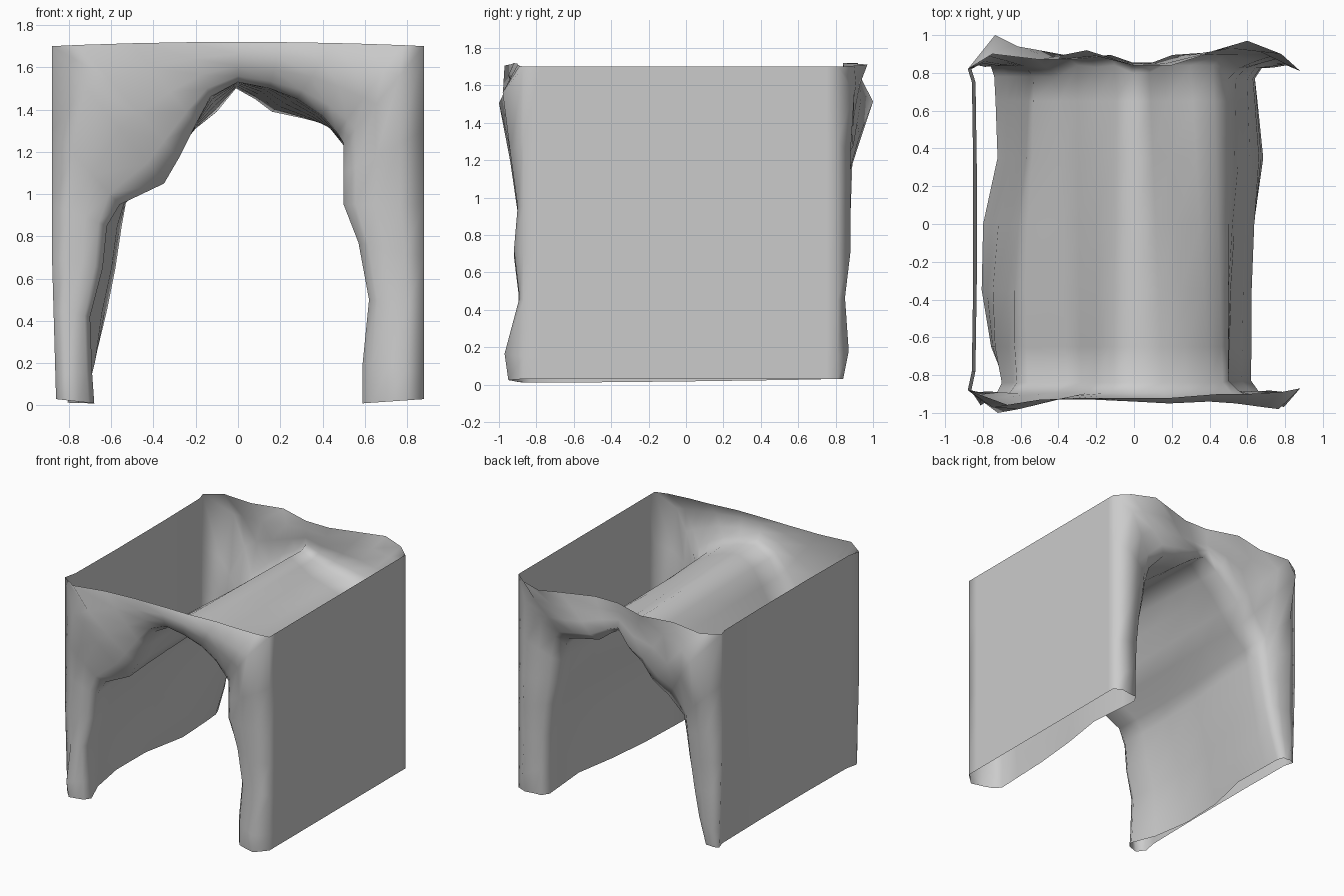
import bpy
import bmesh
import math

default_cube = bpy.data.objects.get("Cube")
if default_cube:
    bpy.data.objects.remove(default_cube, do_unlink=True)

# One plain grey for the whole shell
grey = bpy.data.materials.new("stone grey")
grey.use_nodes = True
colour = (0.6, 0.6, 0.6, 1.0)
grey.diffuse_color = colour
grey.node_tree.nodes["Principled BSDF"].inputs["Base Color"].default_value = colour

# Outline of the tunnel mouth at each end, from left foot over the crown to right foot
front_arch = [(-.68, .01), (-.69, .15), (-.7, .42), (-.64, .65), (-.62, .85), (-.56, .95),
              (-.35, 1.05), (-.28, 1.17), (-.2, 1.33), (-.13, 1.46), (0, 1.53), (.15, 1.5),
              (.28, 1.45), (.4, 1.37), (.47, 1.29), (.5, 1.24), (.5, 1.1), (.5, .95),
              (.57, .77), (.62, .5), (.59, .2), (.59, .01)]
back_arch = [(-.74, .03), (-.67, .25), (-.62, .45), (-.58, .65), (-.55, .85), (-.53, .96),
             (-.4, 1.08), (-.3, 1.2), (-.2, 1.31), (-.1, 1.39), (-.01, 1.5), (.08, 1.45),
             (.16, 1.39), (.3, 1.36), (.42, 1.33), (.5, 1.23), (.54, 1.1), (.56, .95),
             (.6, .75), (.63, .5), (.64, .25), (.64, .03)]

# Rectangular outline that the end faces spread out to
heights = [.03, .15, .45, .7, .95, 1.3, 1.7]
crown_x = [-.75, -.5, -.25, 0, .2, .45, .6, .78]
frame = [(-.86 - .02 * min(1, z / .7), z) for z in heights]
frame += [(x, 1.72 - .025 * x * x) for x in crown_x]
frame += [(.88, z) for z in reversed(heights)]

# Depth of the outline, and how far each end face swells beyond it
sides = len(heights)
front_edge = [.88] * sides + [.97, .93, .92, .92, .92, .9, .9, .89] + [.87] * sides
back_edge = [.82] * sides + [.9, .87, .92, .84, .84, .92, .97, .9] + [.81] * sides
front_swell = [.94, .96, .89, .92, .9, .94, 1, .98, .93, .93, .94,
               .95, .94, .95, .97, .98, .94, .9, .92, .89, .97, .95]
back_swell = [.84, .86, .85, .86, .88, .89, 1, .94, .87, .89, .84,
              .85, .9, .93, .91, .9, .88, .88, .88, .85, .87, .84]

# Stations along the tunnel, with the outward bow of the left and right feet at each
stations = [(-.65, .07, 0), (-.35, .11, 0), (0, .09, .02), (.35, 0, .06), (.65, 0, .02)]


def blend(a, b, t):
    return a + (b - a) * t


def end_face(outer, inner, swell, edge, side):
    """Points from the frame, over the swelling, to the rim of the mouth."""
    rim = min(edge, .88)
    points = []
    for t, y in ((0, edge), (.3, swell), (.6, blend(rim, swell, .6)),
                 (.85, rim + .015), (1, rim - .04)):
        points.append((blend(outer[0], inner[0], t), side * y, blend(outer[1], inner[1], t)))
    return points


def vault(front, back):
    """Points along the tunnel, dipping toward the back, with the feet bowing outward."""
    points = []
    for y, left_bow, right_bow in stations:
        t = (y + .85) / 1.7
        x = blend(front[0], back[0], t)
        z = blend(front[1], back[1], t ** 1.5)
        low = max(0, 1 - z / 1.2)
        points.append((x + low * (right_bow if x > 0 else -left_bow), y, z))
    return points


def wall(outer):
    """Points back along a side wall; the left one bows slightly inward."""
    points = []
    for y in (.75, .3, -.3, -.78):
        inset = .03 * math.cos(y) if outer[0] < 0 else 0
        points.append((outer[0] + inset, y, outer[1]))
    return points


# Loft the ends, tunnel and side walls as one open shell
bm = bmesh.new()
rings = []
for i, outer in enumerate(frame):
    points = end_face(outer, front_arch[i], front_swell[i], front_edge[i], -1)
    points += vault(front_arch[i], back_arch[i])
    points += reversed(end_face(outer, back_arch[i], back_swell[i], back_edge[i], 1))
    open_length = len(points)
    if abs(outer[0]) > .8:
        points += wall(outer)
    rings.append([bm.verts.new(p) for p in points])

for a, b in zip(rings, rings[1:]):
    closed = min(len(a), len(b)) > open_length
    for j in range(len(a) if closed else open_length - 1):
        k = (j + 1) % len(a)
        bm.faces.new((a[j], a[k], b[k], b[j]))

mesh = bpy.data.meshes.new("tunnel_shell")
bm.to_mesh(mesh)
bm.free()
mesh.materials.append(grey)
shell = bpy.data.objects.new("tunnel_shell", mesh)
bpy.context.collection.objects.link(shell)

bpy.ops.object.select_all(action="DESELECT")
shell.select_set(True)
bpy.context.view_layer.objects.active = shell
bpy.ops.object.shade_smooth_by_angle(angle=math.radians(120))
